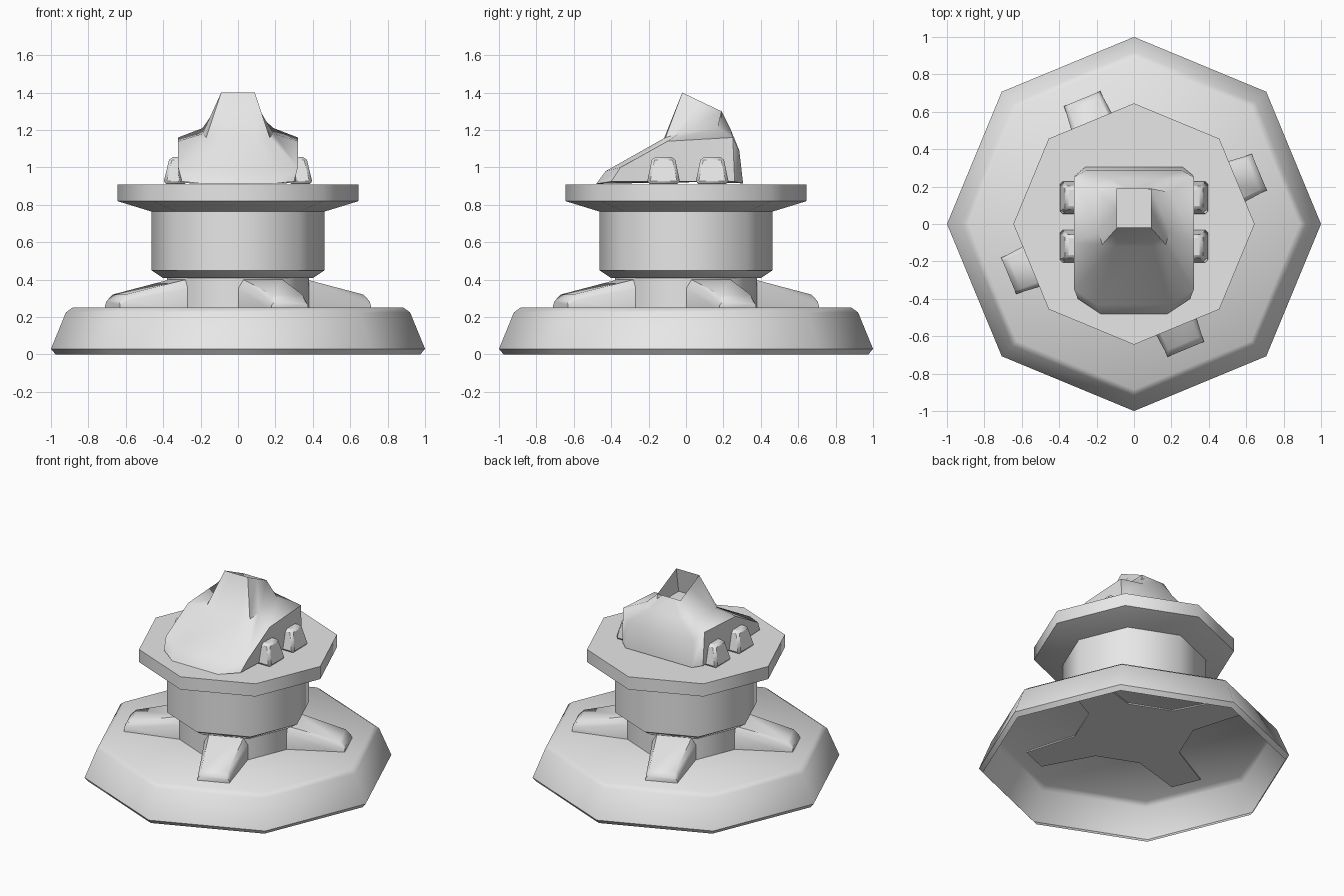
import bpy, bmesh, math
from mathutils import Matrix

cube = bpy.data.objects.get("Cube")
if cube:
    bpy.data.objects.remove(cube, do_unlink=True)

GREY = (0.8, 0.8, 0.8, 1)
grey = bpy.data.materials.new("light_grey")
grey.use_nodes = True
grey.diffuse_color = GREY
grey.node_tree.nodes["Principled BSDF"].inputs["Base Color"].default_value = GREY


def loft(name, rings, cap_start=True, cap_end=True, bevel=0, smooth=50, outward=True):
    """Skin closed rings of equal point count into one object."""
    bm = bmesh.new()
    loops = [[bm.verts.new(p) for p in ring] for ring in rings]
    n = len(loops[0])
    for a, b in zip(loops, loops[1:]):
        for i in range(n):
            j = (i + 1) % n
            bm.faces.new((a[i], a[j], b[j], b[i]))
    if cap_start:
        bm.faces.new(loops[0][::-1])
    if cap_end:
        bm.faces.new(loops[-1])
    if outward:
        bmesh.ops.recalc_face_normals(bm, faces=bm.faces)
    mesh = bpy.data.meshes.new(name)
    bm.to_mesh(mesh)
    bm.free()
    mesh.materials.append(grey)
    ob = bpy.data.objects.new(name, mesh)
    bpy.context.collection.objects.link(ob)
    if bevel:
        mod = ob.modifiers.new("bevel", "BEVEL")
        mod.width, mod.segments = bevel, 1
    bpy.ops.object.select_all(action="DESELECT")
    ob.select_set(True)
    bpy.context.view_layer.objects.active = ob
    bpy.ops.object.shade_smooth_by_angle(angle=math.radians(smooth))
    return ob


def octagon(r, z):
    return [(r * math.cos(k * math.pi / 4), r * math.sin(k * math.pi / 4), z) for k in range(8)]


def lathe(name, profile, **kw):
    return loft(name, [octagon(r, z) for r, z in profile], **kw)


def mirrored(half):
    """Complete a ring from its +x half."""
    return half + [(-x, y, z) for x, y, z in reversed(half)]


# Hollow base, hub, column and platform
lathe("base", [(0.975, 0), (1, 0.03), (0.92, 0.225), (0.885, 0.25)],
      cap_start=False, outward=False)
lathe("hub", [(0.38, 0.242), (0.38, 0.41)])
lathe("column", [(0.4, 0.408), (0.463, 0.45), (0.463, 0.77)])
lathe("platform", [(0.45, 0.76), (0.645, 0.82), (0.645, 0.91)])

# Four sloping feet on alternate hub sides
FOOT = [(0.33, 0.145, 0.115, 0.36, 0.405),
        (0.69, 0.107, 0.088, 0.285, 0.32),
        (0.725, 0.105, 0.086, 0.265, 0.285)]
for k in range(4):
    rings = [mirrored([(w, -r, 0.242), (w, -r, mid), (top_w, -r, top)])
             for r, w, top_w, mid, top in FOOT]
    foot = loft(f"foot_{k + 1}", rings)
    foot.data.transform(Matrix.Rotation(math.radians(22.5 + 90 * k), 4, "Z"))

# Cabin: base, shoulder, chimney foot, chimney rim, floor of the opening
CABIN = [
    [(0.18, -0.48, 0.912), (0.30, -0.40, 0.925), (0.315, -0.10, 0.925), (0.315, 0.26, 0.925), (0.26, 0.305, 0.915)],
    [(0.20, -0.43, 0.98), (0.32, -0.35, 1.0), (0.32, -0.10, 1.14), (0.32, 0.25, 1.16), (0.26, 0.285, 1.09)],
    [(0.10, -0.12, 1.15), (0.17, -0.11, 1.16), (0.19, -0.04, 1.18), (0.19, 0.17, 1.21), (0.12, 0.24, 1.20)],
    [(0.045, -0.02, 1.4), (0.09, -0.02, 1.4), (0.09, 0.08, 1.352), (0.09, 0.19, 1.3), (0.045, 0.19, 1.3)],
    [(0.05, -0.06, 1.22), (0.10, -0.06, 1.22), (0.10, 0.08, 1.22), (0.10, 0.19, 1.22), (0.05, 0.19, 1.22)],
]
loft("cabin", [mirrored(half) for half in CABIN])

# Two tapered pods on each side of the cabin
for side, s in (("left", 1), ("right", -1)):
    for place, y in (("front", -0.12), ("back", 0.14)):
        rings = [[(s * a, y - h, z), (s * b, y - h, z), (s * b, y + h, z), (s * a, y + h, z)]
                 for a, b, h, z in ((0.27, 0.40, 0.09, 0.912), (0.28, 0.365, 0.06, 1.055))]
        loft(f"{side}_{place}_pod", rings, bevel=0.015)
